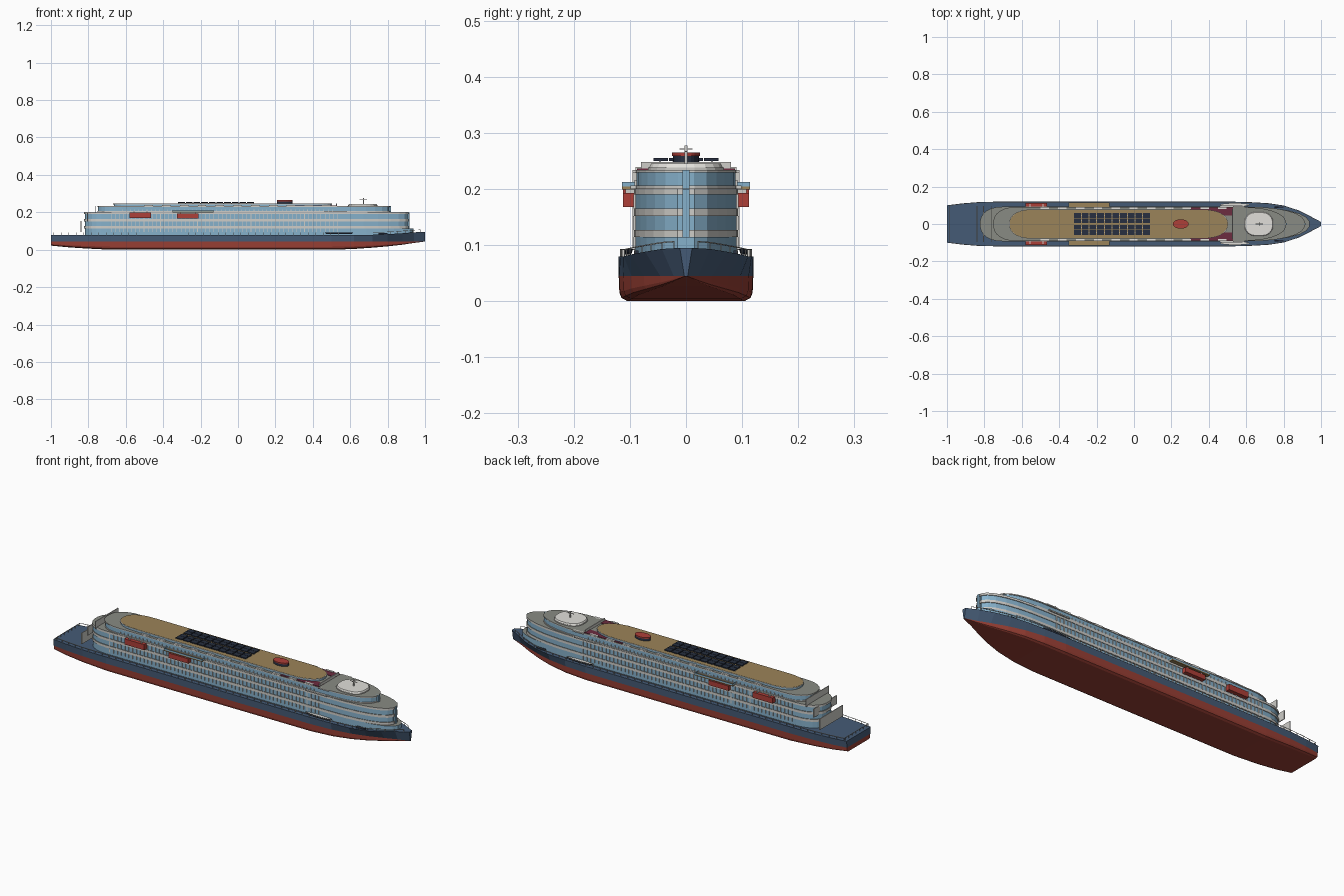
import bpy, math

if "Cube" in bpy.data.objects:
    bpy.data.objects.remove(bpy.data.objects["Cube"])

COL = dict(navy=(.06, .105, .18), red=(.32, .05, .035), glass=(.24, .44, .6), pale=(.62, .61, .58),
           deck=(.25, .26, .23), tan=(.33, .23, .1), dark=(.02, .028, .05), maroon=(.15, .025, .05),
           white=(.75, .74, .7), boat=(.42, .05, .04))
MATS = {}
for key, c in COL.items():
    MATS[key] = bpy.data.materials.new(key)
    MATS[key].diffuse_color = (*c, 1)


def mesh(name, verts, faces, mats, idx=None):
    me = bpy.data.meshes.new(name)
    me.from_pydata(verts, [], faces)
    for m in mats:
        me.materials.append(MATS[m])
    if idx:
        for p, i in zip(me.polygons, idx):
            p.material_index = i
    ob = bpy.data.objects.new(name, me)
    bpy.context.collection.objects.link(ob)
    return ob


def prism(name, outline, z0, z1, side, top=None, shrink=1.0):
    n = len(outline)
    cx = sum(p[0] for p in outline) / n
    v = [(x, y, z0) for x, y in outline]
    v += [(cx + (x - cx) * shrink, y * shrink, z1) for x, y in outline]
    f = [(i, (i + 1) % n, n + (i + 1) % n, n + i) for i in range(n)]
    f += [tuple(range(n - 1, -1, -1)), tuple(range(n, 2 * n))]
    return mesh(name, v, f, [side, top or side], [0] * (n + 1) + [1])


def boxes(name, items, mat):
    # items: (x0, x1, y0, y1, z0, z1), joined in one mesh
    v, f = [], []
    for x0, x1, y0, y1, z0, z1 in items:
        b = len(v)
        v += [(x, y, z) for z in (z0, z1) for x, y in ((x0, y0), (x1, y0), (x1, y1), (x0, y1))]
        f += [tuple(b + i for i in q) for q in
              ((3, 2, 1, 0), (4, 5, 6, 7), (0, 1, 5, 4), (1, 2, 6, 5), (2, 3, 7, 6), (3, 0, 4, 7))]
    return mesh(name, v, f, [mat])


def both(items):
    return items + [(a, b, -d, -c, e, f) for a, b, c, d, e, f in items]


def tier_outline(xs, xf, w, rs, rf, n=13, p=.85):
    # long plan shape with rounded ends and a narrow flat at the tip
    pts = []
    for cx, r, a0 in ((xf - rf, rf, -90), (xs + rs, rs, 90)):
        for i in range(n + 1):
            a = math.radians(a0 + 180 * i / n)
            c, s = math.cos(a), math.sin(a)
            sgn = 1 if a0 < 0 else -1
            pts.append((cx + sgn * r * abs(c) ** p, w * math.copysign(abs(s) ** p, s)))
    return pts


def ellipse(cx, rx, ry, n=24, p=1.0):
    return [(cx + rx * math.copysign(abs(math.cos(t)) ** p, math.cos(t)),
             ry * math.copysign(abs(math.sin(t)) ** p, math.sin(t)))
            for t in (2 * math.pi * (i + .5) / n for i in range(n))]


# Hull: x, deck half width, waterline half width, keel z, deck z
ST = [(-1, .1, .096, .022, .08), (-.92, .11, .107, .014, .08), (-.82, .118, .115, .007, .08),
      (-.68, .12, .119, 0, .08), (0, .12, .12, 0, .08), (.5, .12, .119, 0, .08),
      (.62, .117, .112, .004, .08), (.72, .111, .097, .011, .08), (.8, .099, .075, .018, .083),
      (.88, .073, .046, .027, .088), (.94, .043, .022, .036, .093), (1, .011, .003, .044, .095)]


def section(x, b, w, k, d):
    wl = max(.045, k + .001)
    half = [(w * .87, k), (w * .96, k + (wl - k) * .13), (w * .99, k + (wl - k) * .35), (w, wl), (b, d)]
    return [(x, -y, z) for y, z in reversed(half)] + [(x, y, z) for y, z in half]


v, f, idx = [], [], []
for s in ST:
    v += section(*s)
for i in range(len(ST) - 1):
    for j in range(10):
        k = (j + 1) % 10
        f.append((i * 10 + j, i * 10 + k, i * 10 + 10 + k, i * 10 + 10 + j)[::-1])
        idx.append(0 if j in (0, 8, 9) else 1)
e = (len(ST) - 1) * 10
f += [tuple(range(1, 9))[::-1], (0, 1, 8, 9)[::-1], tuple(e + j for j in range(1, 9)), (e, e + 1, e + 8, e + 9)]
idx += [1, 0, 1, 0]
mesh("hull", v, f, ["navy", "red"], idx)


def edge(x):
    for a, b in zip(ST, ST[1:]):
        if a[0] <= x <= b[0]:
            t = (x - a[0]) / (b[0] - a[0])
            return a[1] + t * (b[1] - a[1]) - .003, a[4] + t * (b[4] - a[4])


# Superstructure: glass storeys alternating with pale balcony bands
prism("bow_step", tier_outline(-.8, .94, .09, .1, .36), .078, .114, "glass", "deck")
LOW = (-.82, .91, .09, .13, .34)
for i, (z0, z1) in enumerate(((.078, .114), (.127, .152), (.165, .19))):
    prism(f"glass_storey_{i}", tier_outline(*LOW), z0, z1, "glass")
    xs, xf, w, rs, rf = LOW
    prism(f"balcony_band_{i}", tier_outline(xs - .004, xf + .005, w + .003, rs, rf), z1,
          z1 + (.013 if i < 2 else .011), "pale", "deck")
UP = (-.75, .81, .088, .13, .26)
prism("upper_band", tier_outline(-.752, .813, .091, .13, .26), .2, .206, "pale")
prism("upper_glass", tier_outline(*UP), .206, .229, "glass")
prism("upper_roof", tier_outline(-.753, .814, .091, .13, .26), .229, .234, "pale", "deck")
prism("sun_deck", tier_outline(-.665, .5, .076, .13, .15), .234, .247, "glass", "tan")
prism("sun_deck_edge", tier_outline(-.668, .503, .078, .13, .15), .243, .246, "pale")

# Balcony dividers down both sides
div = []
for z0, z1, xa, xb, w in ((.127, .152, -.68, .56, .09), (.165, .19, -.68, .56, .09),
                          (.095, .114, -.68, .56, .09), (.206, .216, -.62, .54, .088)):
    n = int((xb - xa) / .022)
    div += [(xa + i * .022, xa + i * .022 + .003, w - .004, w + .004, z0, z1) for i in range(n)]
boxes("balcony_dividers", both(div), "pale")
boxes("bow_mullion", [(.9, .917, -.006, .006, .09, .2), (.8, .818, -.006, .006, .2, .234)], "glass")

# White roof lockers and maroon deck areas
boxes("roof_lockers", both([(x, x + .045, .08, .09, .233, .239) for x in
                            [-.5 + .095 * i for i in range(11)]]), "white")
boxes("maroon_deck", both([(.3, .53, .045, .087, .233, .2365)]), "maroon")
boxes("bridge_wings", both([(.46, .58, .085, .099, .2, .206), (.53, .59, .08, .095, .228, .234)]), "pale")
boxes("wind_screen", [(.525, .53, -.08, .08, .234, .248)], "pale")

# Stern terrace screens
boxes("stern_screens", [(-.842, -.838, -.095, .095, .095, .153), (-.807, -.803, -.095, .095, .15, .195),
                        (-.763, -.759, -.095, .095, .195, .234)], "pale")

# Lifeboats with canopies
boxes("lifeboats", both([(-.58, -.465, .088, .112, .17, .199), (-.325, -.21, .088, .112, .168, .193)]), "boat")
boxes("lifeboat_davits", both([(x, x + .006, .086, .108, .199, .204) for x in (-.56, -.49)] +
                              [(x, x + .006, .086, .108, .193, .2) for x in (-.31, -.23)]), "pale")
boxes("side_terrace", both([(-.35, -.13, .085, .114, .199, .204)]), "tan")
boxes("side_terrace_glass", both([(-.35, -.13, .112, .114, .204, .212), (-.35, -.348, .088, .114, .204, .212),
                                  (-.132, -.13, .088, .114, .204, .212)]), "glass")

# Tenders on the side decks
for s, nm in ((1, "left"), (-1, "right")):
    pts = [(x, y * .75 + s * .103) for x, y in ellipse(.54, .08, .012, 12)]
    v = [(x, y, .093) for x, y in pts] + [(.54 + (x - .54) * .85, s * .103 + (y - s * .103) * .6, .083) for x, y in pts]
    n = len(pts)
    mesh(f"tender_{nm}", v, [(n + i, n + (i + 1) % n, (i + 1) % n, i) for i in range(n)] +
         [tuple(range(n)), tuple(range(2 * n - 1, n - 1, -1))], ["dark", "white"], [0] * n + [1, 0])

# Solar panels in two rows
boxes("solar_panels", both([(-.32 + .041 * i, -.32 + .041 * i + .036, .006 + .026 * j, .03 + .028 * j, .25, .255)
                            for i in range(10) for j in range(2)]), "dark")
boxes("panel_supports", both([(-.32, .085, y, y + .003, .246, .251) for y in (.015, .045)]), "pale")

# Funnel
prism("funnel", ellipse(.25, .042, .024), .246, .26, "dark", shrink=.96)
prism("funnel_cap", ellipse(.25, .043, .025), .259, .265, "boat")

# Forward lounge roof and mast
prism("lounge_base", ellipse(.667, .08, .068, 20, .8), .233, .238, "pale")
prism("lounge_roof", ellipse(.667, .078, .066, 20, .8), .238, .245, "white", shrink=.95)
boxes("mast", [(.667, .673, -.003, .003, .24, .277), (.65, .69, -.002, .002, .266, .268),
               (.668, .672, -.012, .012, .27, .272)], "pale")

# Deck railings following the hull edge
posts, rv, rf = [], [], []
xs = [-.985 + .04 * i for i in range(50)]
for x in xs:
    y, z = edge(x)
    posts.append((x - .001, x + .001, y - .001, y + .001, z - .002, z + .013))
for s in (1, -1):
    for x0, x1 in zip(xs, xs[1:]):
        b = len(rv)
        for x in (x0, x1):
            y, z = edge(x)
            rv += [(x, s * (y + dy), z + dz) for dy, dz in ((-.001, .011), (.001, .011), (.001, .013), (-.001, .013))]
        rf += [(b + i, b + (i + 1) % 4, b + 4 + (i + 1) % 4, b + 4 + i)[::s] for i in range(4)]
boxes("rail_posts", both(posts), "pale")
mesh("rail_top", rv, rf, ["pale"])
boxes("stern_rail", [(-.986, -.984, -.098, .098, .091, .093)] +
      [(-.986, -.984, -.09 + .03 * i, -.088 + .03 * i, .08, .093) for i in range(7)], "pale")
# Mooring gear on the foredeck
boxes("mooring_winches", both([(.75, .8, .085, .093, .081, .09)]), "dark")

for m in bpy.data.materials:
    if m.users and not m.is_grease_pencil:
        m.use_nodes = True
        m.node_tree.nodes["Principled BSDF"].inputs["Base Color"].default_value = m.diffuse_color
